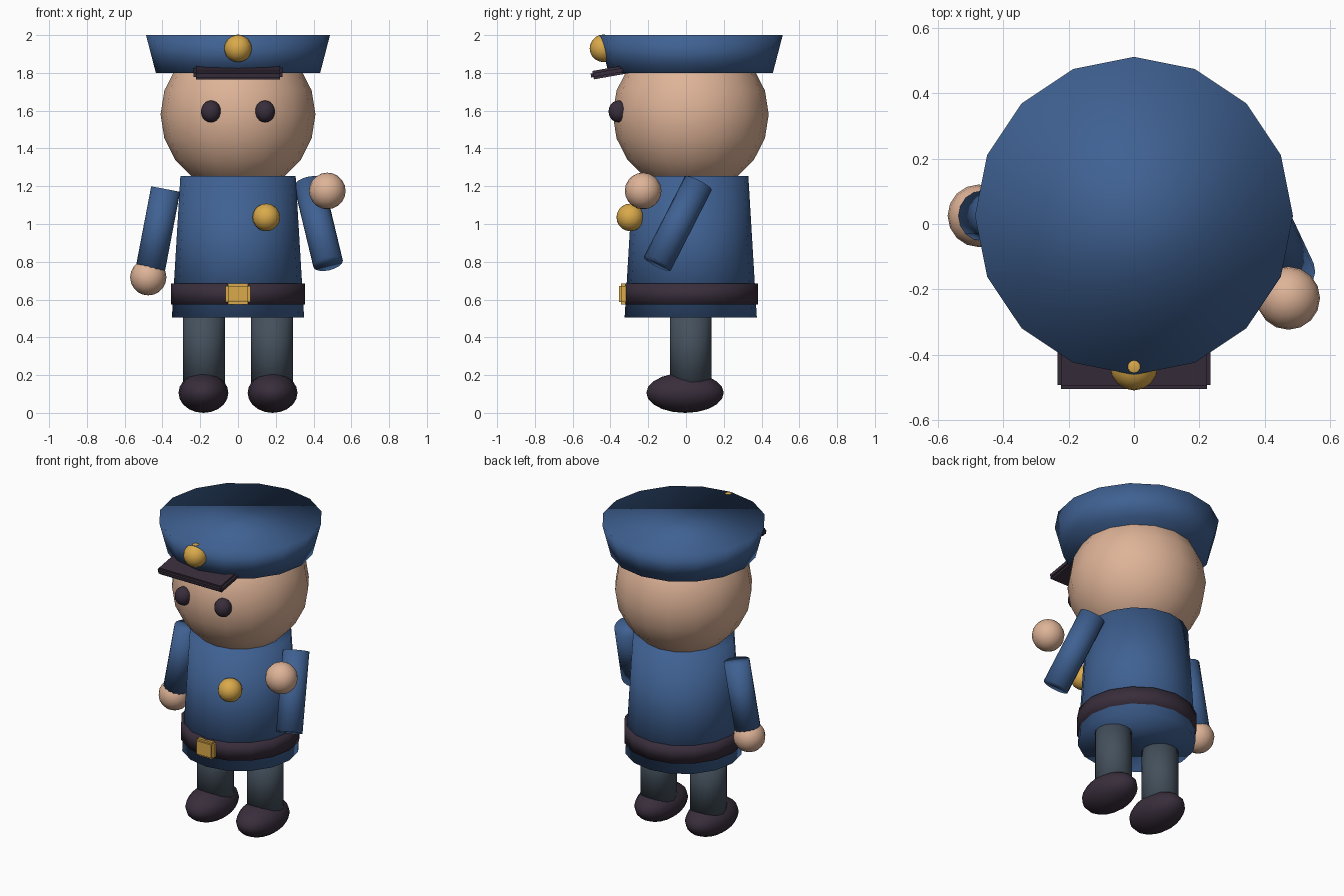
import bpy, math
from mathutils import Vector

cube = bpy.data.objects.get("Cube")
if cube:
    bpy.data.objects.remove(cube, do_unlink=True)


def material(name, rgb):
    m = bpy.data.materials.new(name)
    m.use_nodes = True
    col = (*rgb, 1)
    m.diffuse_color = col
    m.node_tree.nodes["Principled BSDF"].inputs["Base Color"].default_value = col
    return m


BLUE = material("uniform blue", (0.05, 0.12, 0.29))
SKIN = material("skin", (0.73, 0.45, 0.31))
DARK = material("dark leather", (0.04, 0.027, 0.045))
GOLD = material("gold", (0.70, 0.40, 0.07))
SLATE = material("slate trousers", (0.058, 0.08, 0.107))
MID = 0.025  # depth of the body axis


def finish(name, mat, smooth=True):
    ob = bpy.context.object
    ob.name = ob.data.name = name
    ob.data.materials.append(mat)
    for p in ob.data.polygons:
        p.use_smooth = smooth
    return ob


def ball(name, mat, loc, radii):
    bpy.ops.mesh.primitive_uv_sphere_add(segments=16, ring_count=10, radius=1, location=loc)
    bpy.context.object.scale = radii
    return finish(name, mat)


def tube(name, mat, bottom, top, r_bottom, r_top):
    a, b = Vector(bottom), Vector(top)
    bpy.ops.mesh.primitive_cone_add(vertices=16, radius1=r_bottom, radius2=r_top,
                                    depth=(b - a).length, location=(a + b) / 2)
    bpy.context.object.rotation_euler = Vector((0, 0, 1)).rotation_difference(b - a).to_euler()
    return finish(name, mat)


def stepped_box(name, mat, loc, size, step, tilt=0):
    bpy.ops.mesh.primitive_cube_add(size=1, location=loc, rotation=(tilt, 0, 0))
    ob = bpy.context.object
    ob.scale = size
    bpy.ops.object.transform_apply(location=False, rotation=False, scale=True)
    bev = ob.modifiers.new("stepped edge", 'BEVEL')
    bev.width, bev.segments, bev.profile = step, 2, 0.0
    return finish(name, mat, False)


# Head and cap
ball("head", SKIN, (0, MID, 1.58), (0.41, 0.413, 0.41))
tube("cap", BLUE, (0, MID, 1.80), (0, MID, 2.0), 0.435, 0.487)
stepped_box("cap_visor", DARK, (0, -0.395, 1.805), (0.47, 0.22, 0.045), 0.012, math.radians(10))
ball("cap_badge", GOLD, (0, -0.437, 1.93), (0.073,) * 3)

# Torso, belt and badge
tube("jacket", BLUE, (0, MID, 0.505), (0, MID, 1.255), 0.35, 0.305)
tube("belt", DARK, (0, MID, 0.575), (0, MID, 0.685), 0.356, 0.356)
stepped_box("belt_buckle", GOLD, (0, -0.325, 0.63), (0.13, 0.06, 0.11), 0.012)
ball("chest_badge", GOLD, (0.15, -0.295, 1.035), (0.073,) * 3)

# Eyes, legs and shoes on both sides
for side, s in (("left", 1), ("right", -1)):
    ball(side + "_eye", DARK, (s * 0.143, -0.358, 1.596), (0.053, 0.052, 0.058))
    tube(side + "_leg", SLATE, (s * 0.18, MID, 0.12), (s * 0.18, MID, 0.56), 0.11, 0.11)
    ball(side + "_shoe", DARK, (s * 0.183, -0.005, 0.106), (0.132, 0.205, 0.106))

# Right arm hangs down, left hand is raised in front
tube("right_arm", BLUE, (-0.467, MID, 0.745), (-0.383, MID, 1.185), 0.078, 0.078)
ball("right_hand", SKIN, (-0.475, MID, 0.718), (0.096,) * 3)
tube("left_arm", BLUE, (0.477, -0.152, 0.79), (0.375, 0.065, 1.215), 0.08, 0.08)
ball("left_hand", SKIN, (0.473, -0.227, 1.175), (0.097,) * 3)
